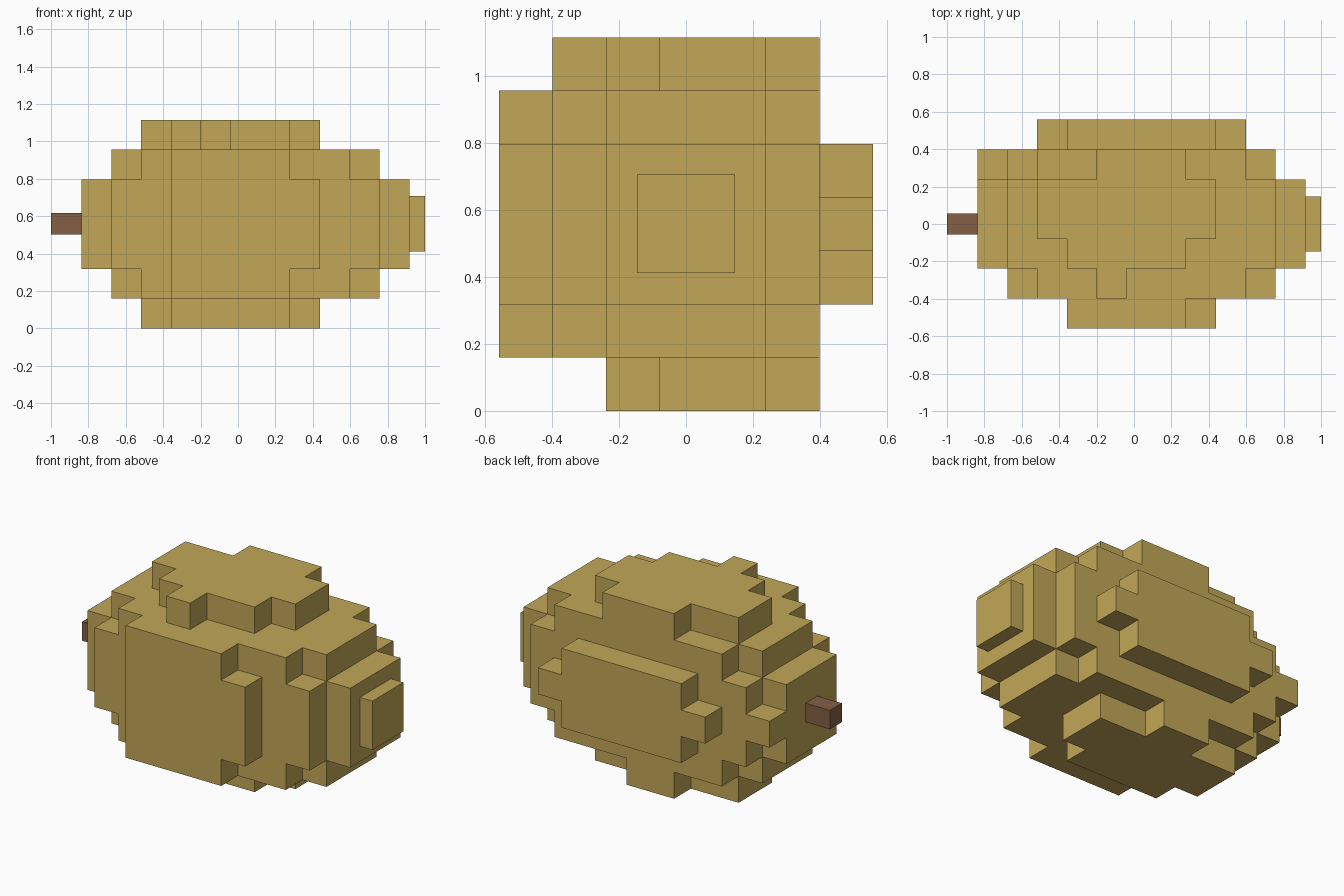
import bpy
import bmesh
from mathutils import Vector

if "Cube" in bpy.data.objects:
    bpy.data.objects.remove(bpy.data.objects["Cube"])

C = 0.1594                                 # cell size
ORIGIN = Vector((-0.837, -3.5 * C, 0.0))   # low corner of the cell grid


def material(name, rgb):
    m = bpy.data.materials.new(name)
    m.diffuse_color = (*rgb, 1.0)
    m.use_nodes = True
    m.node_tree.nodes["Principled BSDF"].inputs["Base Color"].default_value = m.diffuse_color
    return m


def finish(bm, name, mat):
    me = bpy.data.meshes.new(name)
    bm.to_mesh(me)
    bm.free()
    me.materials.append(mat)
    ob = bpy.data.objects.new(name, me)
    bpy.context.collection.objects.link(ob)
    return ob


def box(name, lo, hi, mat):
    bm = bmesh.new()
    bmesh.ops.create_cube(bm, size=1.0)
    for v in bm.verts:
        v.co = [lo[i] + (v.co[i] + 0.5) * (hi[i] - lo[i]) for i in range(3)]
    return finish(bm, name, mat)


def block_skin(name, blocks, mat):
    """Outer skin of the union of cell blocks (x0, x1, y0, y1, z0, z1)."""
    cells = {(x, y, z) for a, b, c, d, e, f in blocks
             for x in range(a, b) for y in range(c, d) for z in range(e, f)}
    bm = bmesh.new()
    verts = {}

    def vert(p):
        if p not in verts:
            verts[p] = bm.verts.new(ORIGIN + Vector(p) * C)
        return verts[p]

    for cell in cells:
        for axis in range(3):
            u, w = (axis + 1) % 3, (axis + 2) % 3
            for side in (0, 1):
                near = list(cell)
                near[axis] += 1 if side else -1
                if tuple(near) in cells:
                    continue
                ring = []
                for du, dw in ((0, 0), (1, 0), (1, 1), (0, 1)):
                    p = list(cell)
                    p[axis] += side
                    p[u] += du
                    p[w] += dw
                    ring.append(vert(tuple(p)))
                bm.faces.new(ring if side else ring[::-1])
    # merge the coplanar cell faces into large flat ones
    bmesh.ops.dissolve_limit(bm, angle_limit=0.01, verts=bm.verts[:], edges=bm.edges[:])
    return finish(bm, name, mat)


skin = material("golden_skin", (0.54, 0.386, 0.098))
bark = material("stem_brown", (0.227, 0.112, 0.06))

body = [
    # core, end to end
    (0, 11, 2, 5, 2, 5), (1, 10, 2, 5, 1, 6),
    (1, 10, 1, 6, 2, 5), (2, 9, 1, 6, 1, 6),
    # front bulge
    (3, 7, 0, 1, 1, 6), (7, 8, 0, 1, 2, 5),
    # back bulge with side tabs
    (3, 8, 6, 7, 2, 5), (2, 9, 6, 7, 3, 4), (0, 1, 5, 6, 3, 4),
    # top layer
    (2, 8, 3, 5, 6, 7), (3, 7, 2, 3, 6, 7), (4, 5, 1, 2, 6, 7), (4, 7, 5, 6, 6, 7),
    # bottom layer
    (2, 8, 3, 5, 0, 1), (3, 7, 2, 3, 0, 1), (4, 6, 5, 6, 0, 1),
]
block_skin("fruit_body", body, skin)

# raised end cap and stem
box("end_cap", (0.90, -0.147, 0.412), (1.0, 0.147, 0.707), skin)
box("stem", (-1.0, -0.057, 0.502), (-0.82, 0.057, 0.616), bark)
